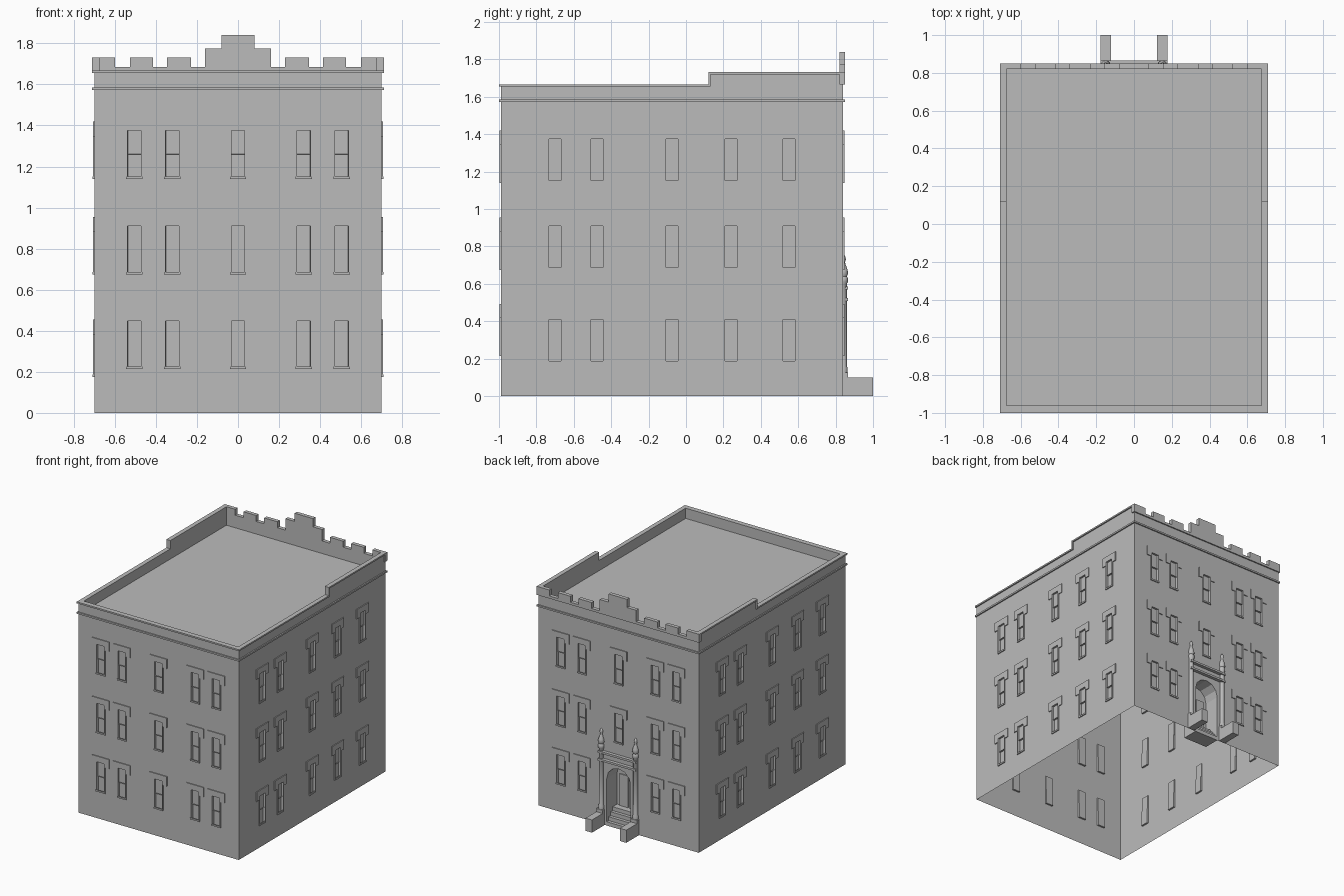
import bpy, bmesh, math
from mathutils import Matrix, Vector

cube = bpy.data.objects.get("Cube")
if cube:
    bpy.data.objects.remove(cube)

stone = bpy.data.materials.new("pale grey stone")
stone.use_nodes = True
GREY = (0.5, 0.5, 0.5, 1)
stone.diffuse_color = GREY
stone.node_tree.nodes["Principled BSDF"].inputs["Base Color"].default_value = GREY

HALF_X, FRONT, BACK, ROOF = 0.70, -0.99, 0.84, 1.58
MID_Y = (FRONT + BACK) / 2


def finish(name, bm, matrix=None):
    mesh = bpy.data.meshes.new(name)
    if matrix:
        bm.transform(matrix)
    bm.to_mesh(mesh)
    bm.free()
    mesh.materials.append(stone)
    obj = bpy.data.objects.new(name, mesh)
    bpy.context.collection.objects.link(obj)
    return obj


def add_box(bm, x, y, z):
    size = Matrix.Diagonal((x[1] - x[0], y[1] - y[0], z[1] - z[0], 1))
    centre = Vector((sum(x), sum(y), sum(z))) / 2
    bmesh.ops.create_cube(bm, size=1, matrix=Matrix.Translation(centre) @ size)


def box(name, x, y, z):
    bm = bmesh.new()
    add_box(bm, x, y, z)
    return finish(name, bm)


def add_prism(bm, outline, y0, y1):
    """Extrude an (x, z) outline from y0 to y1."""
    face = bm.faces.new([bm.verts.new((x, y0, z)) for x, z in outline])
    new = bmesh.ops.extrude_face_region(bm, geom=[face])["geom"]
    verts = [v for v in new if isinstance(v, bmesh.types.BMVert)]
    bmesh.ops.translate(bm, verts=verts, vec=(0, y1 - y0, 0))
    bmesh.ops.recalc_face_normals(bm, faces=bm.faces)


# Window frame: label hood with dropped ends, jambs and sill
half_frame = [(0.032, 0.235), (0.032, 0), (0.04, 0), (0.04, 0.205),
              (0.075, 0.205), (0.075, 0.28)]
frame = half_frame + [(-x, z) for x, z in reversed(half_frame)]
HOLE, SASH, HEAD = 0.032, 0.12, 0.235


def wall(name, half, columns, rows, matrix, door=False):
    """Sheet wall facing local -y, with recessed sashes and raised frames."""
    windows = [(c, r) for r in rows for c in columns
               if not (door and c == 0 and r == rows[0])]
    us = {-half, half} | {c + s for c in columns for s in (-HOLE, HOLE)}
    zs = {0, ROOF} | {r + h for r in rows for h in (0, SASH, HEAD)}
    if door:
        us |= {-0.12, 0.12}
        zs.add(0.5)
    us, zs = sorted(us), sorted(zs)
    bm = bmesh.new()
    grid = [[bm.verts.new((u, 0, z)) for u in us] for z in zs]
    upper, lower = [], []
    for j in range(len(zs) - 1):
        for i in range(len(us) - 1):
            u, z = (us[i] + us[i + 1]) / 2, (zs[j] + zs[j + 1]) / 2
            if door and abs(u) < 0.12 and z < 0.5:
                continue
            face = bm.faces.new((grid[j][i], grid[j][i + 1],
                                 grid[j + 1][i + 1], grid[j + 1][i]))
            for c, r in windows:
                if abs(u - c) < HOLE and r < z < r + HEAD:
                    (lower if z < r + SASH else upper).append(face)
    bm.normal_update()
    for faces, depth in ((upper, -0.008), (lower, -0.014)):
        bmesh.ops.inset_individual(bm, faces=faces, thickness=0.0005, depth=depth)
    finish(name, bm, matrix)

    frames = bmesh.new()
    for c, r in windows:
        add_prism(frames, [(c + x, r + z) for x, z in frame], -0.007, 0)
        add_box(frames, (c - 0.04, c + 0.04), (-0.008, 0), (r, r + 0.012))
    finish(name + "_window_frames", frames, matrix)


def placed(x, y, turn):
    return Matrix.Translation((x, y, 0)) @ Matrix.Rotation(math.radians(turn), 4, "Z")


# Four walls
end_columns = [-0.505, -0.32, 0, 0.32, 0.505]
side_columns = [-0.625, -0.40, 0, 0.315, 0.625]
end_rows = [0.213, 0.675, 1.14]
side_rows = [0.175, 0.675, 1.14]
half_y = (BACK - FRONT) / 2
wall("front_wall", HALF_X, end_columns, end_rows, placed(0, FRONT, 0))
wall("back_wall", HALF_X, end_columns, end_rows, placed(0, BACK, 180), door=True)
wall("left_wall", half_y, side_columns, side_rows, placed(HALF_X, MID_Y, 90))
wall("right_wall", half_y, side_columns, side_rows, placed(-HALF_X, MID_Y, 270))

# Roof slab whose edge forms the lower string course
box("roof_slab", (-0.71, 0.71), (-1.0, 0.85), (1.573, 1.586))

# Front and stepped side parapets with thin copings
box("front_parapet", (-HALF_X, HALF_X), (FRONT, -0.96), (ROOF, 1.657))
box("front_coping", (-0.71, 0.71), (-1.0, -0.96), (1.655, 1.667))
STEP = 0.12
for side, s in (("left", 1), ("right", -1)):
    inner, outer, lip = 0.675 * s, HALF_X * s, 0.71 * s
    across, coping = sorted((inner, outer)), sorted((inner, lip))
    bm = bmesh.new()
    add_box(bm, across, (FRONT, BACK), (ROOF, 1.657))
    add_box(bm, across, (STEP, BACK), (1.657, 1.722))
    finish(side + "_parapet", bm)
    bm = bmesh.new()
    add_box(bm, coping, (-0.96, STEP), (1.655, 1.667))
    add_box(bm, coping, (STEP, STEP + 0.01), (1.655, 1.732))
    add_box(bm, coping, (STEP + 0.01, 0.85), (1.72, 1.732))
    finish(side + "_coping", bm)

# Back parapet with battlements rising to a stepped centre
box("back_parapet", (-HALF_X, HALF_X), (0.82, BACK), (ROOF, 1.67))
GAP, MERLON = 1.685, 1.732
steps = [(0.08, 1.84), (0.16, 1.775), (0.23, GAP), (0.345, MERLON),
         (0.415, GAP), (0.525, MERLON), (0.60, GAP), (0.71, MERLON)]
half, start = [], 0.0
for end, height in steps:
    half += [(start, height), (end, height)]
    start = end
half = half[1:] + [(0.71, 1.665)]
bm = bmesh.new()
add_prism(bm, half + [(-x, z) for x, z in reversed(half)], 0.82, 0.85)
finish("battlements", bm)

# Arched doorway: surround, recess and door
RADIUS, SPRING, DEEP = 0.105, 0.37, 0.13
arch = [(RADIUS, 0)]
arch += [(RADIUS * math.cos(math.pi * k / 6), SPRING + RADIUS * math.sin(math.pi * k / 6))
         for k in range(7)]
arch.append((-RADIUS, 0))
bm = bmesh.new()
near = [bm.verts.new((x, BACK, z)) for x, z in arch]
far = [bm.verts.new((x, BACK - DEEP, z)) for x, z in arch]
rim = [bm.verts.new((x, BACK, z)) for x, z in
       ((-0.12, 0), (-0.12, 0.5), (0.12, 0.5), (0.12, 0))]
bm.faces.new(near + rim)
bm.faces.new(far)
for a in range(len(arch) - 1):
    bm.faces.new((near[a], near[a + 1], far[a + 1], far[a]))
bmesh.ops.recalc_face_normals(bm, faces=bm.faces)
bm.faces.ensure_lookup_table()
if bm.faces[0].normal.y < 0:
    bmesh.ops.reverse_faces(bm, faces=bm.faces)
finish("door_recess", bm)
inner_y = BACK - DEEP
bm = bmesh.new()
for s in (-1, 1):
    add_box(bm, sorted((0.006 * s, 0.08 * s)), (inner_y, inner_y + 0.008), (0.12, 0.37))
finish("door_leaves", bm)

# Steps rising into the doorway
bm = bmesh.new()
for k in range(4):
    add_box(bm, (-RADIUS, RADIUS), (inner_y, BACK - 0.025 * k), (0.03 * k, 0.03 * (k + 1)))
finish("door_steps", bm)

# Cheek walls, plinths and turned columns with finials
profile = [(0.022, 0.12), (0.022, 0.15), (0.018, 0.16), (0.018, 0.60),
           (0.024, 0.61), (0.024, 0.63), (0.018, 0.64), (0.025, 0.655),
           (0.022, 0.675), (0.011, 0.705), (0.008, 0.715), (0.013, 0.73),
           (0.011, 0.745), (0, 0.76)]
for side, s in (("left", 1), ("right", -1)):
    x = 0.15 * s
    box(side + "_cheek_wall", (x - 0.028, x + 0.028), (BACK, 1.0), (0, 0.10))
    box(side + "_plinth", (x - 0.028, x + 0.028), (BACK, 0.866), (0.10, 0.125))
    bm = bmesh.new()
    line = [bm.verts.new((r, 0, z)) for r, z in profile]
    edges = [bm.edges.new(pair) for pair in zip(line, line[1:])]
    bmesh.ops.spin(bm, geom=line + edges, cent=(0, 0, 0), axis=(0, 0, 1),
                   angle=math.tau, steps=12)
    bmesh.ops.remove_doubles(bm, verts=bm.verts, dist=0.0005)
    bmesh.ops.recalc_face_normals(bm, faces=bm.faces)
    column = finish(side + "_column", bm, Matrix.Translation((x, 0.842, 0)))
    bpy.ops.object.select_all(action="DESELECT")
    column.select_set(True)
    bpy.context.view_layer.objects.active = column
    bpy.ops.object.shade_smooth_by_angle(angle=math.radians(35))

# Mouldings between the columns
for name, z in (("upper_door_moulding", 0.578), ("lower_door_moulding", 0.517)):
    box(name, (-0.165, 0.165), (BACK, 0.866), (z - 0.008, z + 0.008))
